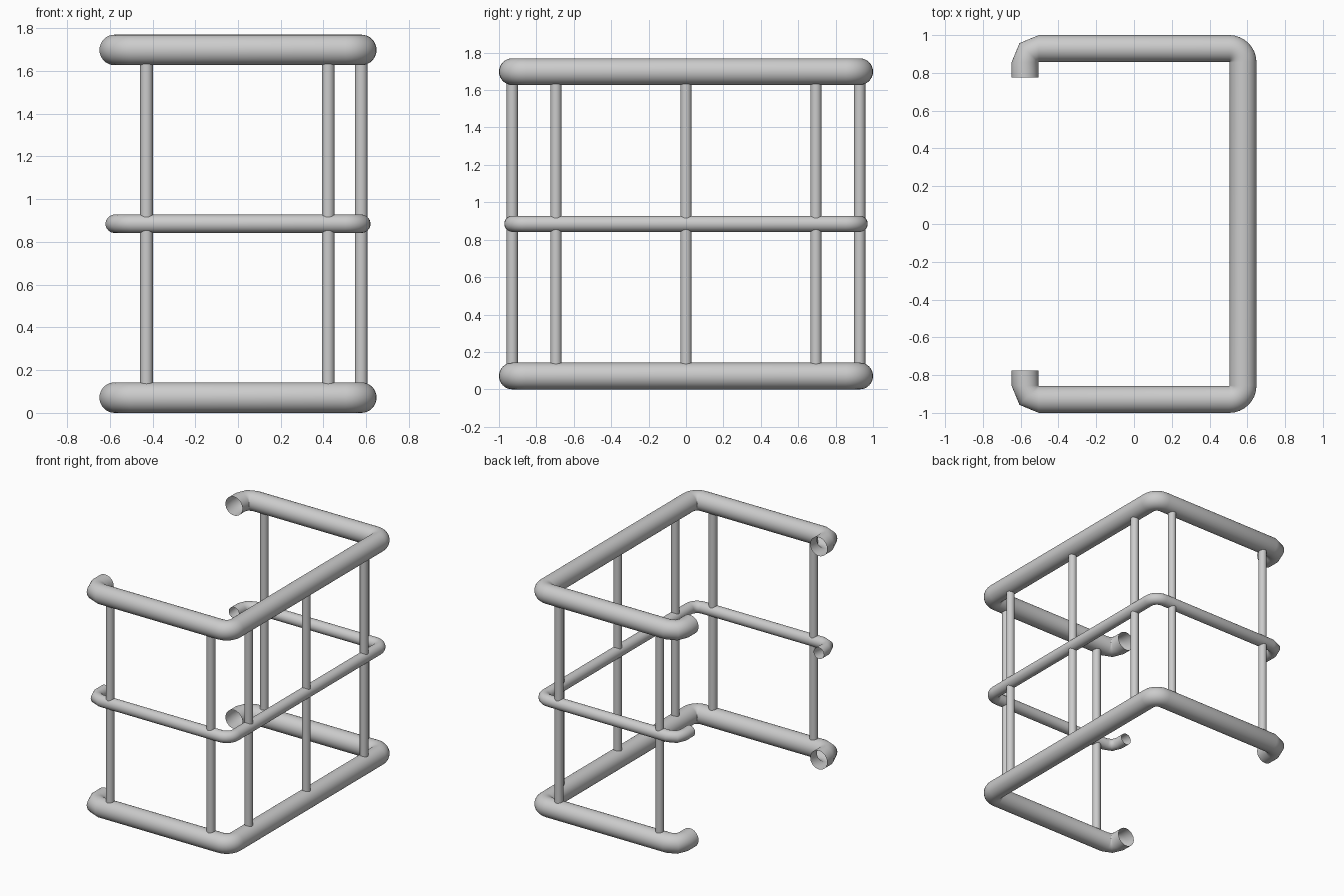
import bpy, bmesh, math
from mathutils import Vector

if "Cube" in bpy.data.objects:
    bpy.data.objects.remove(bpy.data.objects["Cube"])

X, Y = 0.577, 0.9285      # rail centre lines
R, R_MID, R_POST = 0.0715, 0.043, 0.03
BEND = 0.073
Z_LOW, Z_MID, Z_TOP = R, 0.885, 1.6985
Y_END = 0.775


def rail_path():
    """Centre line as (x, y, tangent angle), running clockwise seen from above."""
    pts = [(-X, -Y_END, -math.pi / 2)]

    def corner(cx, cy, start, steps):
        for i in range(steps + 1):
            a = start + i * (math.pi / 2) / steps
            pts.append((cx + BEND * math.cos(a), cy + BEND * math.sin(a), a + math.pi / 2))

    corner(-X + BEND, -Y + BEND, math.pi, 2)
    corner(X - BEND, -Y + BEND, 1.5 * math.pi, 8)
    corner(X - BEND, Y - BEND, 0, 8)
    corner(-X + BEND, Y - BEND, math.pi / 2, 2)
    pts.append((-X, Y_END, -math.pi / 2 + 2 * math.pi))
    return pts


def finish(name, bm):
    bmesh.ops.recalc_face_normals(bm, faces=bm.faces)
    mesh = bpy.data.meshes.new(name)
    bm.to_mesh(mesh)
    bm.free()
    obj = bpy.data.objects.new(name, mesh)
    bpy.context.collection.objects.link(obj)
    for p in mesh.polygons:
        p.use_smooth = True
    return obj


def tube(name, frames, radius, sides=32):
    """Open tube through frames of (centre, side axis, up axis)."""
    bm = bmesh.new()
    rings = []
    for c, u, v in frames:
        rings.append([bm.verts.new(c + radius * (u * math.cos(t) + v * math.sin(t)))
                      for t in (2 * math.pi * k / sides for k in range(sides))])
    for a, b in zip(rings, rings[1:]):
        for k in range(sides):
            n = (k + 1) % sides
            bm.faces.new((a[k], a[n], b[n], b[k]))
    return finish(name, bm)


# Three horizontal rails with hooked open ends
for name, z, r in (("bottom_rail", Z_LOW, R), ("middle_rail", Z_MID, R_MID), ("top_rail", Z_TOP, R)):
    frames = [(Vector((x, y, z)), Vector((math.sin(a), -math.cos(a), 0)), Vector((0, 0, 1)))
              for x, y, a in rail_path()]
    tube(name, frames, r)

# Upright posts on the two sides and along the long run
posts = [("side_post", x, y) for x in (-0.428, 0.422) for y in (-Y, Y)]
posts += [("end_post", X, y) for y in (-0.695, 0, 0.695)]
for name, x, y in posts:
    tube(name, [(Vector((x, y, z)), Vector((1, 0, 0)), Vector((0, 1, 0))) for z in (Z_LOW, Z_TOP)],
         R_POST, 24)
